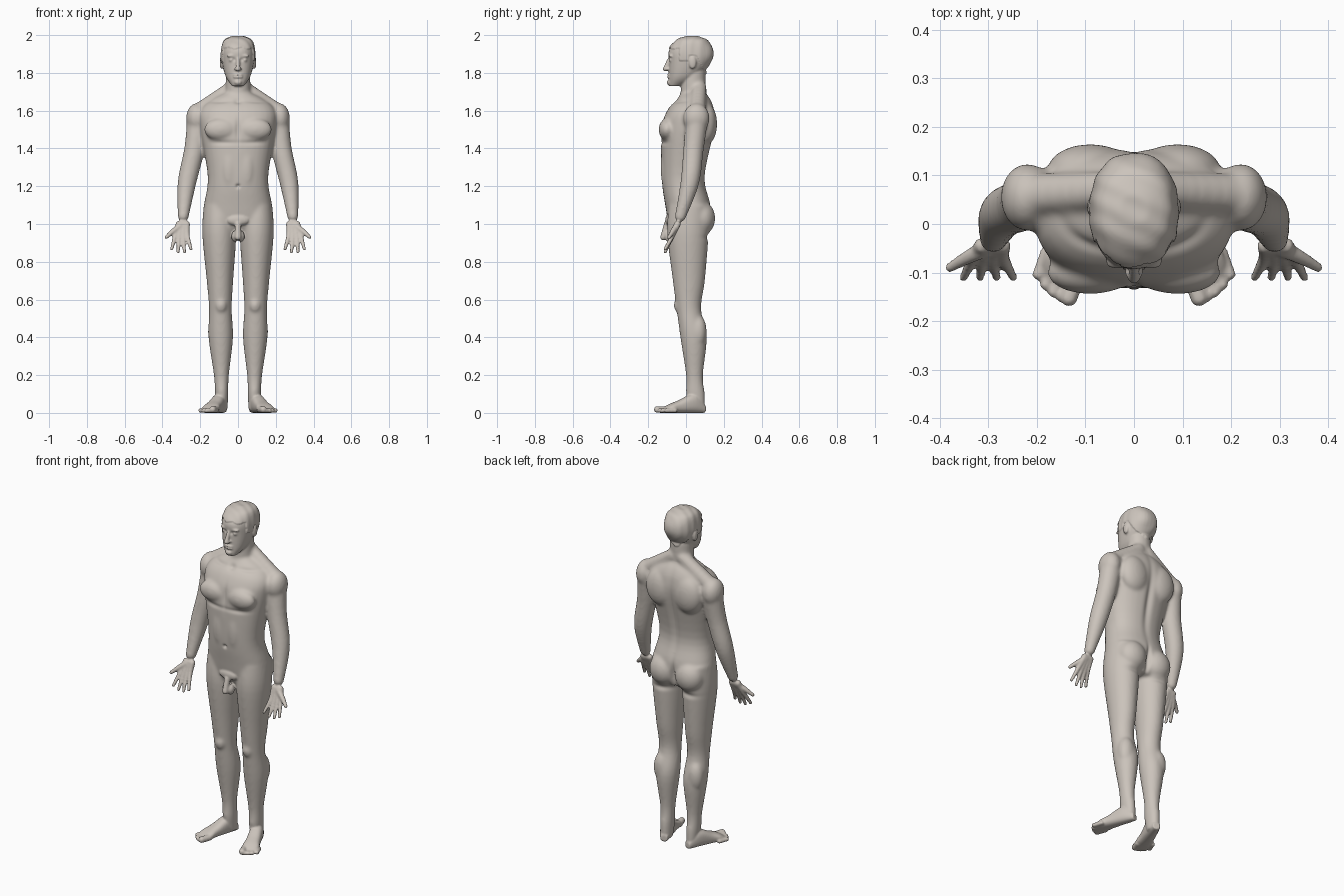
import bpy
import bmesh
import math
from mathutils import Vector, Matrix, kdtree

default = bpy.data.objects.get("Cube")
if default:
    bpy.data.objects.remove(default)

SIDES = (1, -1)

clay = bpy.data.materials.new("warm_grey_clay")
clay.diffuse_color = (.6, .55, .5, 1)
clay.use_nodes = True
shader = clay.node_tree.nodes["Principled BSDF"]
shader.inputs["Base Color"].default_value = clay.diffuse_color


def smooth_rows(rows, steps):
    """Catmull-Rom interpolation through rows of numbers."""
    padded = [rows[0], *rows, rows[-1]]
    result = []
    for before, start, end, after in zip(padded, padded[1:], padded[2:], padded[3:]):
        for step in range(steps):
            t = step / steps
            row = []
            for a, b, c, d in zip(before, start, end, after):
                cubic = 3 * (b - c) + d - a
                square = 2 * a - 5 * b + 4 * c - d
                row.append(b + t / 2 * (c - a + t * (square + t * cubic)))
            result.append(row)
    result.append(rows[-1])
    return result


def loft(bm, rings, power, count=32):
    """Closed skin over rings of centre, half width vector and half depth vector."""
    loops = []
    for centre, across, deep in rings:
        loop = []
        for i in range(count):
            angle = math.tau * i / count
            u, v = (math.copysign(abs(wave) ** (2 / power), wave)
                    for wave in (math.cos(angle), math.sin(angle)))
            loop.append(bm.verts.new(centre + across * u + deep * v))
        loops.append(loop)
    for low, high in zip(loops, loops[1:]):
        for i in range(count):
            bm.faces.new((low[i - 1], low[i], high[i], high[i - 1]))
    bm.faces.new(loops[0])
    bm.faces.new(loops[-1])


def column(bm, rows, centre_x=lambda z: 0, power=2.3):
    """Upright form from rows of height, front, back and half width."""
    rings = []
    for z, front, back, width in smooth_rows(rows, steps=5):
        middle = Vector((centre_x(z), (front + back) / 2, z))
        rings.append((middle, Vector((width, 0, 0)), Vector((0, (back - front) / 2, 0))))
    loft(bm, rings, power)


def blob(bm, centre, radii, side=1):
    """Ellipsoid, mirrored to the given side."""
    x, y, z = centre
    matrix = Matrix.Translation((side * x, y, z)) @ Matrix.Diagonal((*radii, 1))
    bmesh.ops.create_icosphere(bm, subdivisions=3, radius=1, matrix=matrix)


def tube(bm, points, side=1):
    """Rounded tapering tube through rows of x, y, z and radius."""
    for x, y, z, radius in smooth_rows(points, steps=9):
        blob(bm, (x, y, z), (radius, radius, radius), side)


def fuse(bm, voxel, rounds):
    """Merge overlapping forms into one smooth skin."""
    bmesh.ops.recalc_face_normals(bm, faces=bm.faces)
    mesh = bpy.data.meshes.new("forms")
    bm.to_mesh(mesh)
    bm.free()
    forms = bpy.data.objects.new("forms", mesh)
    bpy.context.collection.objects.link(forms)
    remesh = forms.modifiers.new("skin", 'REMESH')
    remesh.mode = 'VOXEL'
    remesh.voxel_size = voxel
    relax = forms.modifiers.new("relax", 'SMOOTH')
    relax.iterations = rounds
    graph = bpy.context.evaluated_depsgraph_get()
    skin = bpy.data.meshes.new_from_object(forms.evaluated_get(graph))
    bpy.data.objects.remove(forms)
    return skin


# Large forms: trunk, neck, arms and legs
trunk = [(.95, -.06, .1, .1), (1, -.09, .12, .18), (1.1, -.11, .13, .18), (1.25, -.13, .1, .16),
         (1.5, -.13, .15, .2), (1.6, -.1, .15, .2), (1.66, -.05, .13, .14), (1.7, -.02, .1, .06)]
neck = [(0, .035, 1.6, .07), (0, .04, 1.8, .065)]
neck_slope = [(.03, .07, 1.72, .04), (.2, .06, 1.6, .045)]
arm = [(.21, .06, 1.57, .06), (.23, .04, 1.4, .055), (.27, .02, 1.22, .05), (.29, -.03, 1.04, .03)]
leg = [(1.1, -.09, .12, .08), (.95, -.1, .12, .09), (.7, -.07, .1, .07), (.55, -.05, .08, .06),
       (.4, -.03, .11, .065), (.2, 0, .09, .04), (.1, 0, .1, .035), (.01, .02, .1, .03)]

core = bmesh.new()
column(core, trunk)
tube(core, neck)
for side in SIDES:
    tube(core, neck_slope, side)
    tube(core, arm, side)
    column(core, leg, centre_x=lambda z: side * (.085 + .015 * z), power=2)
    # Muscle masses: chest, shoulder blade, shoulder, seat, belly, kneecap, calf
    blob(core, (.09, -.1, 1.5), (.09, .045, .06), side)
    blob(core, (.09, .11, 1.53), (.09, .055, .11), side)
    blob(core, (.22, .055, 1.56), (.055, .07, .08), side)
    blob(core, (.085, .085, 1.03), (.085, .07, .09), side)
    blob(core, (.045, -.1, 1.3), (.045, .035, .13), side)
    blob(core, (.09, -.04, .57), (.03, .025, .04), side)
    blob(core, (.11, .065, .43), (.05, .045, .09), side)
body_core = fuse(core, voxel=.008, rounds=10)

# Fine forms are added to the large ones
fine = bmesh.new()
fine.from_mesh(body_core)
bpy.data.meshes.remove(body_core)

# Head, nose, lips and chin
head = [(1.73, -.09, -.03, .03), (1.78, -.09, .06, .065), (1.86, -.09, .13, .085),
        (1.92, -.09, .14, .085), (1.97, -.05, .11, .07), (1.99, 0, .06, .03)]
column(fine, head)
tube(fine, [(0, -.09, 1.87, .01), (0, -.11, 1.82, .013)])
for lip_height in (1.79, 1.778):
    blob(fine, (0, -.09, lip_height), (.025, .01, .006))
blob(fine, (0, -.09, 1.75), (.02, .012, .014))

# Groin
blob(fine, (0, -.09, 1.02), (.06, .02, .03))
tube(fine, [(0, -.1, 1, .017), (0, -.12, .93, .017)])

foot = [(0, .02, .04), (.06, .035, .1), (.15, .04, .065), (.2, .047, .045), (.24, .035, .02)]
heel = Vector((.077, .1, 0))
forward = Vector((.34, -.94, 0))
sideways = Vector((.94, .34, 0))

for side in SIDES:
    mirror = Vector((side, 1, 1))
    # Nostril, eye, brow and ear
    blob(fine, (.01, -.1, 1.82), (.009, .012, .008), side)
    blob(fine, (.035, -.078, 1.868), (.013, .012, .01), side)
    blob(fine, (.035, -.08, 1.89), (.025, .013, .007), side)
    blob(fine, (.087, .035, 1.855), (.01, .02, .035), side)
    blob(fine, (.015, -.09, .935), (.02, .025, .03), side)
    # Fingers fan out from the wrist, so their roots make the palm
    for finger in range(4):
        fan = finger - 1.5
        wrist = (.292 + .014 * fan, -.045, 1, .017)
        knuckle = (.3 + .021 * fan, -.07, .94, .013)
        tip = (.3 + .034 * fan, -.11, .85 + .008 * fan * fan, .009)
        tube(fine, [wrist, knuckle, tip], side)
    thumb = [(.305, -.05, .99, .018), (.345, -.07, .96, .014), (.38, -.09, .93, .01)]
    tube(fine, thumb, side)
    # Foot and toes
    rings = []
    for along, width, height in smooth_rows(foot, steps=5):
        rise = Vector((0, 0, height / 2))
        rings.append(((heel + forward * along + rise) * mirror, sideways * mirror * width, rise))
    loft(fine, rings, power=2.5)
    for toe in range(5):
        radius = .012 if toe else .018
        tip = Vector((.134 + .016 * toe, .003 * toe * toe - .152, radius))
        root = tip - forward * .05
        tube(fine, [(*root, radius), (*tip, radius)], side)

skin = fuse(fine, voxel=.0055, rounds=3)

tree = kdtree.KDTree(len(skin.vertices))
for vert in skin.vertices:
    tree.insert(vert.co, vert.index)
tree.balance()


def dent(centre, spread, depth):
    """Press a soft hollow into the skin on both sides."""
    x, y, z = centre
    for side in SIDES if x else SIDES[:1]:
        middle = (side * x, y, z)
        for place, index, _ in tree.find_range(middle, 2 * max(spread)):
            fall = sum(((p - m) / s) ** 2 for p, m, s in zip(place, middle, spread))
            vert = skin.vertices[index]
            vert.co -= normals[index] * depth * math.exp(-fall)


# Hollows: spine, seat cleft, breastbone, navel, throat, mouth
normals = [vert.normal.copy() for vert in skin.vertices]
dent((0, .13, 1.4), (.02, .08, .2), .012)
dent((0, .15, 1.02), (.012, .07, .07), .02)
dent((0, -.13, 1.5), (.012, .05, .06), .008)
dent((0, -.13, 1.2), (.01, .04, .01), .012)
dent((0, -.04, 1.65), (.02, .05, .015), .01)
dent((0, -.1, 1.784), (.02, .02, .003), .004)
# Paired hollows: collarbone, under chest, under seat, eye corner
dent((.1, -.04, 1.65), (.06, .06, .01), .006)
dent((.08, -.13, 1.43), (.07, .04, .012), .006)
dent((.09, .12, .93), (.05, .06, .015), .008)
dent((.02, -.09, 1.87), (.009, .02, .009), .006)


def hairline(y):
    """Height of the hair edge from forehead past the ear to the nape."""
    if y < -.035:
        return 1.93
    if y < .015:
        return 1.86
    return max(1.78, min(1.89, 2 - 2 * y))


# Short combed hair raised from the scalp, and level soles
for vert, normal in zip(skin.vertices, normals):
    x, y, z = vert.co
    if z > hairline(y) + .004 * math.sin(90 * x):
        vert.co += normal * (.005 + .001 * math.sin(130 * y + 60 * x))
    vert.co.z = min(2, max(0, vert.co.z))

skin.materials.clear()
skin.materials.append(clay)
for face in skin.polygons:
    face.material_index = 0
    face.use_smooth = True
body = bpy.data.objects.new("body", skin)
bpy.context.collection.objects.link(body)
